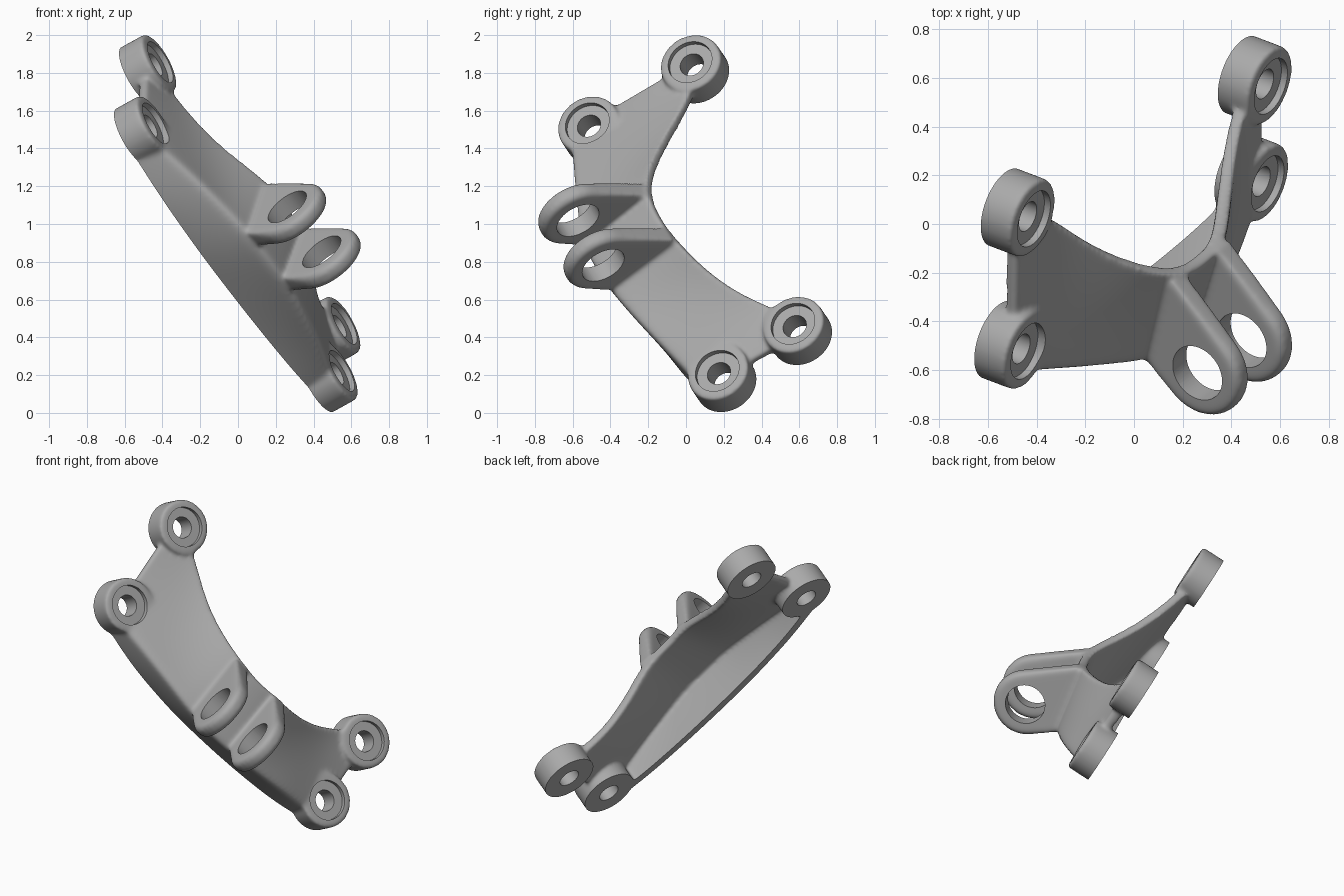
import bpy, bmesh, math
from mathutils import Matrix, Vector

cube = bpy.data.objects.get("Cube")
if cube:
    bpy.data.objects.remove(cube, do_unlink=True)

# Part frame: x across the bracket, y along it, z out of the mounting face
normal = Vector((0.83, -0.315, 0.46)).normalized()
along = Vector((-0.5555, -0.41, 0.727))
along = (along - normal * along.dot(normal)).normalized()
across = along.cross(normal)
frame = Matrix.Translation((0.0025, 0.08, 0.9875)) @ Matrix((across, along, normal)).transposed().to_4x4()

BASE = -0.075
BOSSES = [(0.38, 0.884), (-0.254, 0.886), (0.174, -0.883), (-0.298, -0.892)]
LUG_EYE = Vector((-0.53, 0.48))
LUG_OFFSET = 0.164


def make_object(name, bm):
    mesh = bpy.data.meshes.new(name)
    bm.to_mesh(mesh)
    bm.free()
    obj = bpy.data.objects.new(name, mesh)
    bpy.context.collection.objects.link(obj)
    return obj


def bake(obj):
    """Replace the mesh with its modified result."""
    graph = bpy.context.evaluated_depsgraph_get()
    mesh = bpy.data.meshes.new_from_object(obj.evaluated_get(graph))
    obj.modifiers.clear()
    obj.data = mesh


def cylinder(bm, x, y, low, high, radius):
    bmesh.ops.create_cone(bm, cap_ends=True, segments=64, radius1=radius, radius2=radius,
                          depth=high - low, matrix=Matrix.Translation((x, y, (low + high) / 2)))


# Shell stations: along, wall foot, crease across/height, rear edge across/height
stations = [
    (0.93, -0.39, -0.36, 0.03, 0.40, 0.02),
    (0.74, -0.44, -0.41, 0.10, 0.33, 0.05),
    (0.56, -0.475, -0.47, 0.155, 0.12, 0.13),
    (0.37, -0.49, -0.53, 0.20, -0.04, 0.245),
    (0.18, -0.50, -0.59, 0.24, -0.14, 0.35),
    (0.00, -0.50, -0.60, 0.24, -0.165, 0.35),
    (-0.18, -0.50, -0.59, 0.24, -0.15, 0.345),
    (-0.39, -0.495, -0.55, 0.20, -0.09, 0.22),
    (-0.58, -0.485, -0.50, 0.155, 0.01, 0.115),
    (-0.73, -0.47, -0.46, 0.10, 0.14, 0.05),
    (-0.92, -0.43, -0.41, 0.03, 0.22, 0.02),
]
bm = bmesh.new()
rows = []
for y, foot, cx, cz, rx, rz in stations:
    a, b, c = (Vector(p) for p in ((foot, y, -0.13), (cx, y, cz), (rx, y, rz)))
    section = [a, a.lerp(b, 0.8), b, b.lerp(c, 0.15), b.lerp(c, 0.6), c]
    rows.append([bm.verts.new(p) for p in section])
for r, s in zip(rows, rows[1:]):
    for j in range(len(r) - 1):
        bm.faces.new((r[j], s[j], s[j + 1], r[j + 1]))
bracket = make_object("bracket_body", bm)
bracket.modifiers.new("round", 'SUBSURF').levels = 3
shell = bracket.modifiers.new("shell", 'SOLIDIFY')
shell.thickness, shell.offset = 0.058, -1
bake(bracket)

# Bosses and lugs join the shell
bm = bmesh.new()
bm.from_mesh(bracket.data)
for x, y in BOSSES:
    cylinder(bm, x, y, BASE - 0.05, -BASE, 0.169)
for side in (-1, 1):
    points = []
    for radius, half in ((0.202, 0.026), (0.18, 0.05)):
        for y in (side * LUG_OFFSET - half, side * LUG_OFFSET + half):
            for k in range(48):
                t = math.tau * k / 48
                points.append((LUG_EYE.x + radius * math.cos(t), y, LUG_EYE.y + radius * math.sin(t)))
            points += [(-0.15, y, 0.34), (-0.17, y, 0.28), (-0.54, y, 0.19)]
    verts = [bm.verts.new(p) for p in points]
    hull = bmesh.ops.convex_hull(bm, input=verts)
    loose = {v for v in hull["geom_interior"] + hull["geom_unused"] if isinstance(v, bmesh.types.BMVert)}
    bmesh.ops.delete(bm, geom=[v for v in loose if v.is_valid and not v.link_faces], context='VERTS')
bm.to_mesh(bracket.data)
bm.free()

# Blend everything into one casting with fillets
remesh = bracket.modifiers.new("blend", 'REMESH')
remesh.mode, remesh.voxel_size = 'VOXEL', 0.01
fillet = bracket.modifiers.new("fillet", 'SMOOTH')
fillet.factor, fillet.iterations = 0.5, 22
bake(bracket)

# Machined cuts: mounting face and lug eyes, counterbores, bolt holes
face_cut = bmesh.new()
bmesh.ops.create_cube(face_cut, size=1, matrix=Matrix.Translation((0, 0, BASE - 0.25)) @ Matrix.Diagonal((3, 3, 0.5, 1)))
bmesh.ops.create_cone(face_cut, cap_ends=True, segments=64, radius1=0.122, radius2=0.122, depth=0.8,
                      matrix=Matrix.Translation((LUG_EYE.x, 0, LUG_EYE.y)) @ Matrix.Rotation(math.pi / 2, 4, 'X'))
bore_cut, hole_cut = bmesh.new(), bmesh.new()
for x, y in BOSSES:
    cylinder(bore_cut, x, y, 0.045, 0.16, 0.122)
    cylinder(hole_cut, x, y, -0.2, 0.2, 0.065)
cutters = [make_object(n, b) for n, b in (("face_cutter", face_cut), ("bore_cutter", bore_cut), ("hole_cutter", hole_cut))]
for cutter in cutters:
    cutter.hide_render = True
    cut = bracket.modifiers.new(cutter.name, 'BOOLEAN')
    cut.operation, cut.solver, cut.object = 'DIFFERENCE', 'EXACT', cutter
bake(bracket)
for cutter in cutters:
    bpy.data.objects.remove(cutter, do_unlink=True)
bracket.data.transform(frame)

# Plain grey metal
metal = bpy.data.materials.new("grey_metal")
metal.use_nodes = True
grey = (0.4, 0.4, 0.4, 1)
metal.diffuse_color = grey
metal.node_tree.nodes["Principled BSDF"].inputs["Base Color"].default_value = grey
bracket.data.materials.clear()
bracket.data.materials.append(metal)

bpy.ops.object.select_all(action='DESELECT')
bracket.select_set(True)
bpy.context.view_layer.objects.active = bracket
bpy.ops.object.shade_smooth_by_angle(angle=math.radians(45))
